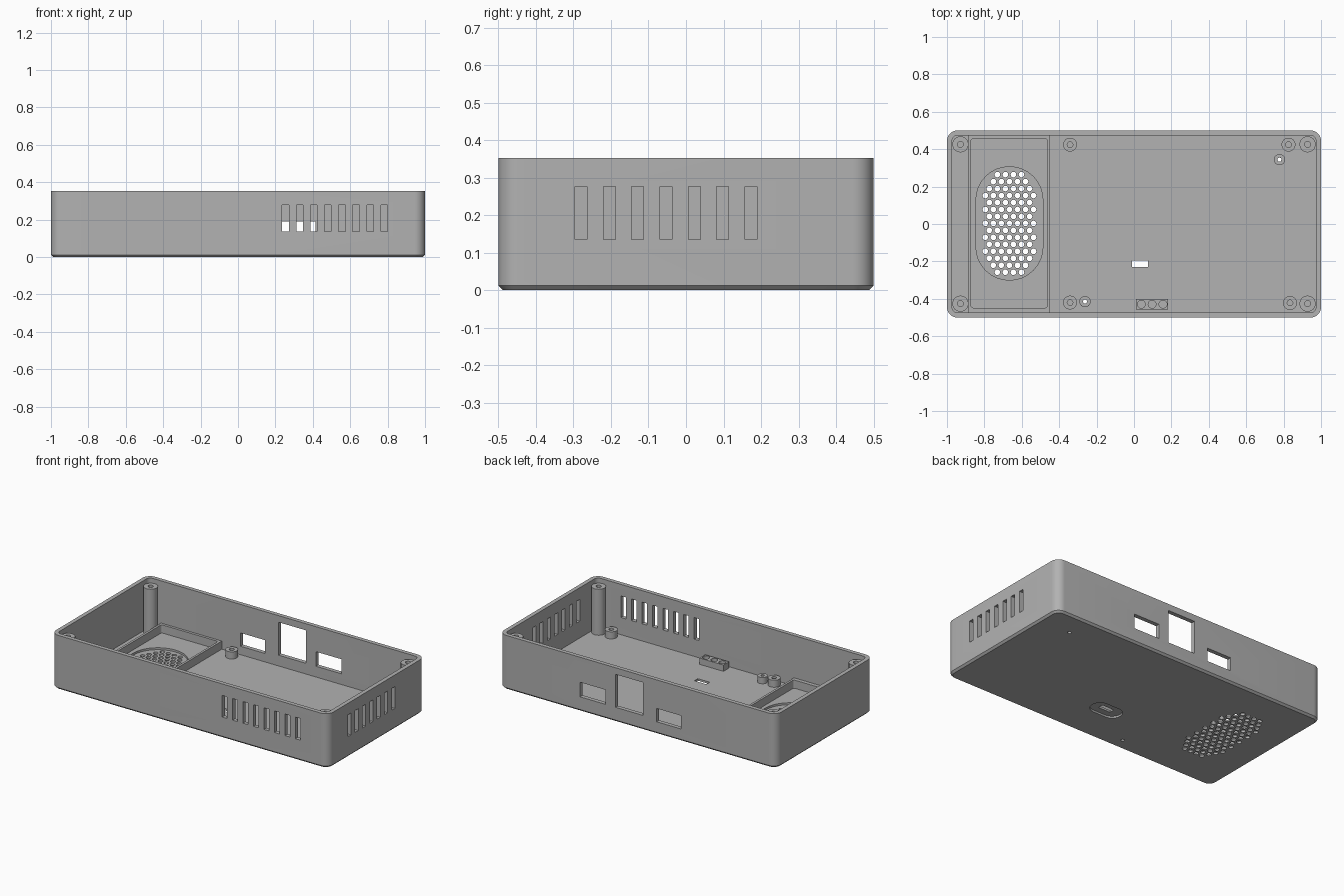
import bpy, bmesh, math

if "Cube" in bpy.data.objects:
    bpy.data.objects.remove(bpy.data.objects["Cube"])

grey = bpy.data.materials.new("plain_grey")
grey.diffuse_color = (0.445, 0.445, 0.445, 1)
grey.use_nodes = True
grey.node_tree.nodes["Principled BSDF"].inputs["Base Color"].default_value = grey.diffuse_color

HEIGHT, FLOOR, WALL = 0.353, 0.025, 0.027


def finish(bm, name):
    bmesh.ops.recalc_face_normals(bm, faces=bm.faces)
    mesh = bpy.data.meshes.new(name)
    bm.to_mesh(mesh)
    bm.free()
    mesh.materials.append(grey)
    ob = bpy.data.objects.new(name, mesh)
    bpy.context.collection.objects.link(ob)
    return ob


def rounded(cx, cy, hx, hy, r, z, seg=8):
    """Ring of points around a rounded rectangle."""
    pts = []
    for k, (sx, sy) in enumerate([(1, 1), (-1, 1), (-1, -1), (1, -1)]):
        for i in range(seg + 1):
            a = math.pi / 2 * (k + i / seg)
            pts.append((cx + sx * (hx - r) + r * math.cos(a),
                        cy + sy * (hy - r) + r * math.sin(a), z))
    return pts


def circle(cx, cy, r, z, n=32):
    return [(cx + r * math.cos(2 * math.pi * i / n),
             cy + r * math.sin(2 * math.pi * i / n), z) for i in range(n)]


def loft(bm, rings, closed=False):
    """Skin a row of rings; cap the ends, or join last to first."""
    rows = [[bm.verts.new(p) for p in ring] for ring in rings]
    pairs = list(zip(rows, rows[1:]))
    if closed:
        pairs.append((rows[-1], rows[0]))
    else:
        bm.faces.new(rows[0])
        bm.faces.new(rows[-1])
    n = len(rows[0])
    for a, b in pairs:
        for i in range(n):
            j = (i + 1) % n
            bm.faces.new((a[i], a[j], b[j], b[i]))


def box(bm, x0, x1, y0, y1, z0, z1):
    loft(bm, [[(x0, y0, z), (x1, y0, z), (x1, y1, z), (x0, y1, z)] for z in (z0, z1)])


def cut(target, bm):
    cutter = finish(bm, "cutter")
    cutter.hide_render = True
    mod = target.modifiers.new("cut", 'BOOLEAN')
    mod.operation, mod.solver, mod.object = 'DIFFERENCE', 'EXACT', cutter
    bpy.context.view_layer.objects.active = target
    bpy.ops.object.modifier_apply(modifier=mod.name)
    bpy.data.objects.remove(cutter)


# Open tray with a chamfered foot
bm = bmesh.new()
loft(bm, [rounded(0, 0, 0.988, 0.488, 0.043, 0),
          rounded(0, 0, 1, 0.5, 0.055, 0.012),
          rounded(0, 0, 1, 0.5, 0.055, HEIGHT),
          rounded(0, 0, 1 - WALL, 0.5 - WALL, 0.028, HEIGHT),
          rounded(0, 0, 1 - WALL, 0.5 - WALL, 0.028, FLOOR)])
tray = finish(bm, "case_tray")

# Recesses: speaker seat inside, oblong pocket underneath
SPK = (-0.666, 0.003)
bm = bmesh.new()
loft(bm, [rounded(*SPK, 0.179, 0.303, 0.178, z) for z in (0.012, 0.06)])
loft(bm, [rounded(0.033, -0.212, 0.105, 0.06, 0.059, z) for z in (-0.05, 0.012)])
cut(tray, bm)

# Vents, ports and through holes
THROUGH = [(0.778, 0.344), (-0.262, -0.415)]
bm = bmesh.new()
for i in range(8):
    x = 0.254 + i * 0.0755
    box(bm, x - 0.018, x + 0.018, -0.55, -0.44, 0.137, 0.278)
for i in range(7):
    y = -0.28 + i * 0.0755
    box(bm, 0.93, 1.05, y - 0.016, y + 0.016, 0.135, 0.277)
for x0, x1, z0, z1 in [(0.23, 0.415, 0.095, 0.19), (-0.04, 0.158, 0.095, 0.31),
                       (-0.314, -0.138, 0.08, 0.167)]:
    box(bm, x0, x1, 0.44, 0.55, z0, z1)
box(bm, -0.01, 0.076, -0.23, -0.195, -0.05, 0.1)
for x, y in THROUGH:
    loft(bm, [circle(x, y, 0.011, z, 20) for z in (-0.05, 0.1)])
for row in range(-7, 8):
    k = abs(row)
    count = {6: 5, 7: 4}.get(k, 6 if k % 2 else 7)
    for i in range(count):
        x = SPK[0] + (i - (count - 1) / 2) * 0.043
        loft(bm, [circle(x, SPK[1] + row * 0.0373, 0.015, z, 16) for z in (-0.05, 0.1)])
cut(tray, bm)


# Hollow posts
def post(name, x, y, r, hole, top, bottom):
    bm = bmesh.new()
    loft(bm, [circle(x, y, r, FLOOR - 0.003), circle(x, y, r, top),
              circle(x, y, hole, top), circle(x, y, hole, bottom)])
    finish(bm, name)


for sx in (-1, 1):
    for sy in (-1, 1):
        post("corner_column", sx * 0.928, sy * 0.426, 0.043, 0.016, 0.325, 0.2)
for x, y in [(-0.342, 0.424), (-0.342, -0.42), (0.826, 0.424), (0.834, -0.422)]:
    post("board_post", x, y, 0.037, 0.015, 0.071, 0.035)
for x, y in THROUGH:
    bm = bmesh.new()
    loft(bm, [circle(x, y, r, z) for r, z in [(0.03, FLOOR - 0.003), (0.03, 0.066),
                                              (0.011, 0.066), (0.011, FLOOR - 0.003)]], True)
    finish(bm, "screw_sleeve")

# Raised frame around the speaker
bm = bmesh.new()
loft(bm, [rounded(-0.667, 0, 0.219, 0.474, 0.001, FLOOR - 0.003),
          rounded(-0.667, 0, 0.219, 0.474, 0.001, 0.078),
          rounded(-0.667, 0.004, 0.204, 0.452, 0.012, 0.078),
          rounded(-0.667, 0.004, 0.204, 0.452, 0.012, FLOOR - 0.003)], True)
finish(bm, "speaker_frame")

# Small block with three sockets
bm = bmesh.new()
box(bm, 0.01, 0.183, -0.458, -0.4, FLOOR - 0.003, 0.066)
block = finish(bm, "socket_block")
bm = bmesh.new()
for x in (0.039, 0.097, 0.155):
    loft(bm, [circle(x, -0.429, 0.021, z, 24) for z in (0.04, 0.1)])
cut(block, bm)

# Smooth the curves, keep the edges crisp
for ob in bpy.context.scene.objects:
    ob.select_set(True)
    bpy.context.view_layer.objects.active = ob
bpy.ops.object.shade_smooth_by_angle(angle=math.radians(30))
